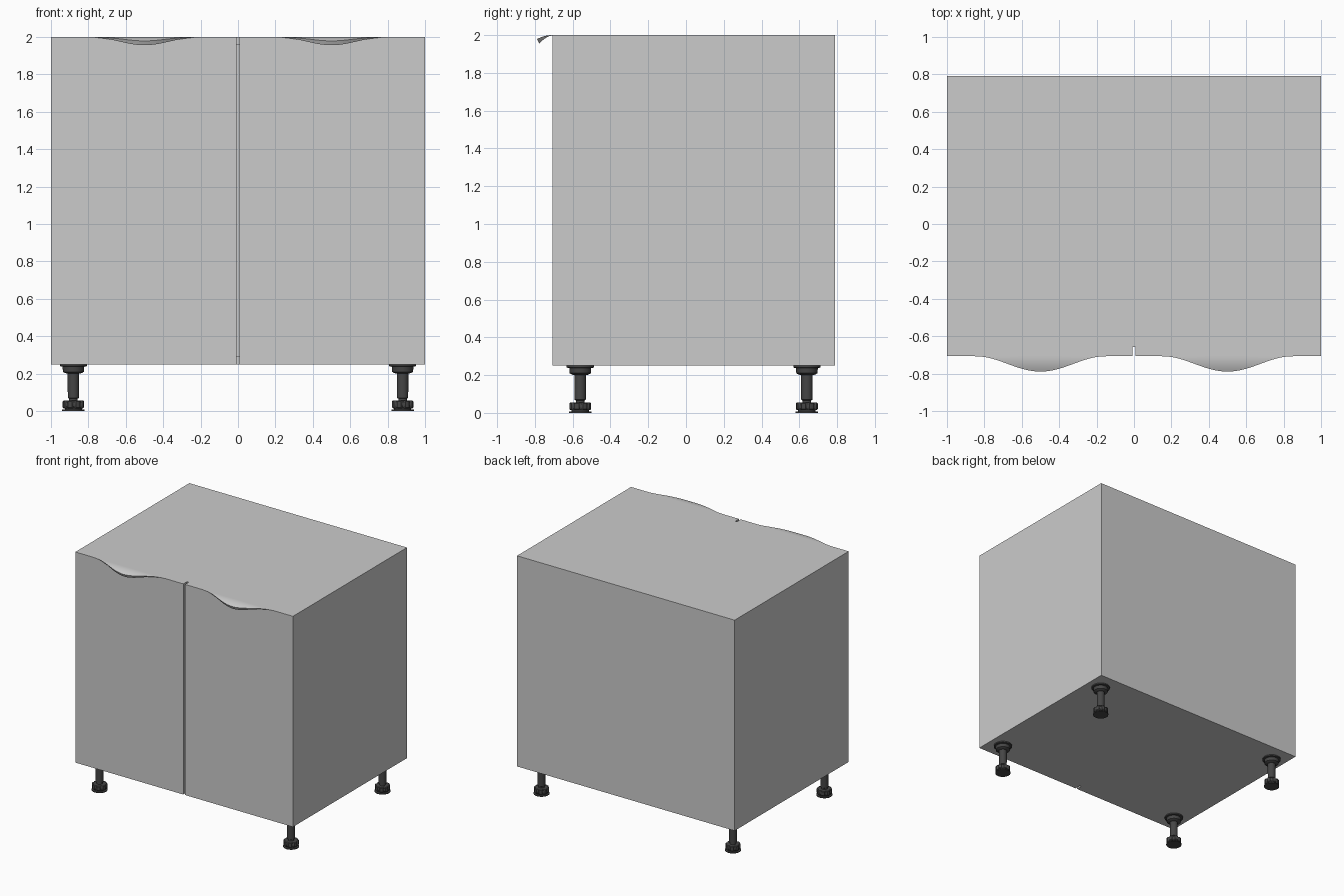
import bpy, bmesh, math

if "Cube" in bpy.data.objects:
    bpy.data.objects.remove(bpy.data.objects["Cube"])

FRONT, BACK, BOTTOM, TOP = -0.707, 0.79, 0.25, 2.0
PANEL, DOOR = 0.042, 0.05

dark = bpy.data.materials.new("dark_plastic")
dark.diffuse_color = (0.06, 0.06, 0.06, 1)
dark.use_nodes = True
dark.node_tree.nodes["Principled BSDF"].inputs["Base Color"].default_value = dark.diffuse_color


def finish(name, bm, mat=None, smooth=False):
    bmesh.ops.recalc_face_normals(bm, faces=bm.faces)
    me = bpy.data.meshes.new(name)
    bm.to_mesh(me)
    bm.free()
    ob = bpy.data.objects.new(name, me)
    bpy.context.collection.objects.link(ob)
    if mat:
        me.materials.append(mat)
    if smooth:
        bpy.ops.object.select_all(action='DESELECT')
        ob.select_set(True)
        bpy.context.view_layer.objects.active = ob
        bpy.ops.object.shade_smooth_by_angle(angle=math.radians(35))
    return ob


def box(name, x0, x1, y0, y1, z0, z1):
    bm = bmesh.new()
    bmesh.ops.create_cube(bm, size=1)
    for v in bm.verts:
        v.co = ((x0 + x1) / 2 + v.co.x * (x1 - x0),
                (y0 + y1) / 2 + v.co.y * (y1 - y0),
                (z0 + z1) / 2 + v.co.z * (z1 - z0))
    return finish(name, bm)


def loft(bm, loops):
    """Skin closed loops of points and cap both ends."""
    rings = [[bm.verts.new(p) for p in loop] for loop in loops]
    n = len(rings[0])
    for a, b in zip(rings, rings[1:]):
        for i in range(n):
            j = (i + 1) % n
            bm.faces.new((a[i], a[j], b[j], b[i]))
    bm.faces.new(rings[0])
    bm.faces.new(rings[-1])


# Hollow carcass behind the doors
cf = FRONT + DOOR
for s, side in ((-1, "left"), (1, "right")):
    xs = sorted((s, s * (1 - PANEL)))
    box(side + "_side_panel", *xs, cf, BACK, BOTTOM, TOP)
inner = 1 - PANEL
box("top_panel", -inner, inner, cf, BACK, TOP - PANEL, TOP)
box("bottom_panel", -inner, inner, cf, BACK, BOTTOM, BOTTOM + PANEL)
box("back_panel", -inner, inner, BACK - 0.03, BACK, BOTTOM + PANEL, TOP - PANEL)


# Curved finger-pull lip: bell-shaped in plan, drooping forward
def lip(name, cx, half=0.35, reach=0.082, nx=48, ns=8):
    bm = bmesh.new()
    loops = []
    for i in range(nx + 1):
        u = -1 + 2 * i / nx
        d = max(0.5 * (1 + math.cos(math.pi * u)), 0.002)
        x = cx + u * half
        top = [(x, FRONT - reach * d * k / ns, TOP - 0.021 * (d * k / ns) ** 2)
               for k in range(ns + 1)]
        under = [(x, FRONT - reach * 0.86 * d * k / ns,
                  TOP - 0.001 - 0.043 * (d * k / ns) ** 1.6)
                 for k in range(ns, -1, -1)]
        loops.append(top + under)
    loft(bm, loops)
    return finish(name, bm, smooth=True)


for s, side in ((-1, "left"), (1, "right")):
    xs = sorted((s * 0.008, s))
    box(side + "_door", *xs, FRONT, cf, BOTTOM, TOP)
    lip(side + "_door_pull", s * 0.5)


# Adjustable leg: turned stem and flange, with a lobed foot
def leg(name, cx, cy):
    def ring(r, z, lobe=0.0, n=48):
        pts = []
        for i in range(n):
            a = 2 * math.pi * i / n
            rr = r - (lobe if i % 6 in (0, 1) else 0)
            pts.append((cx + rr * math.cos(a), cy + rr * math.sin(a), z))
        return pts
    bm = bmesh.new()
    profile = [(0.072, 0.25), (0.072, 0.24), (0.058, 0.237), (0.056, 0.21),
               (0.045, 0.203), (0.031, 0.2), (0.030, 0.07), (0.023, 0.066),
               (0.023, 0.04)]
    loft(bm, [ring(r, z) for r, z in profile])
    loft(bm, [ring(r, z, 0.007) for r, z in
              ((0.054, 0.055), (0.058, 0.051), (0.058, 0.02), (0.052, 0.014))])
    loft(bm, [ring(r, z) for r, z in ((0.046, 0.02), (0.046, 0.008),
                                      (0.06, 0.007), (0.06, 0.0))])
    return finish(name, bm, dark, smooth=True)


for row, y in (("front", -0.56), ("back", 0.64)):
    for side, x in (("left", -0.88), ("right", 0.88)):
        leg(row + "_" + side + "_leg", x, y)
